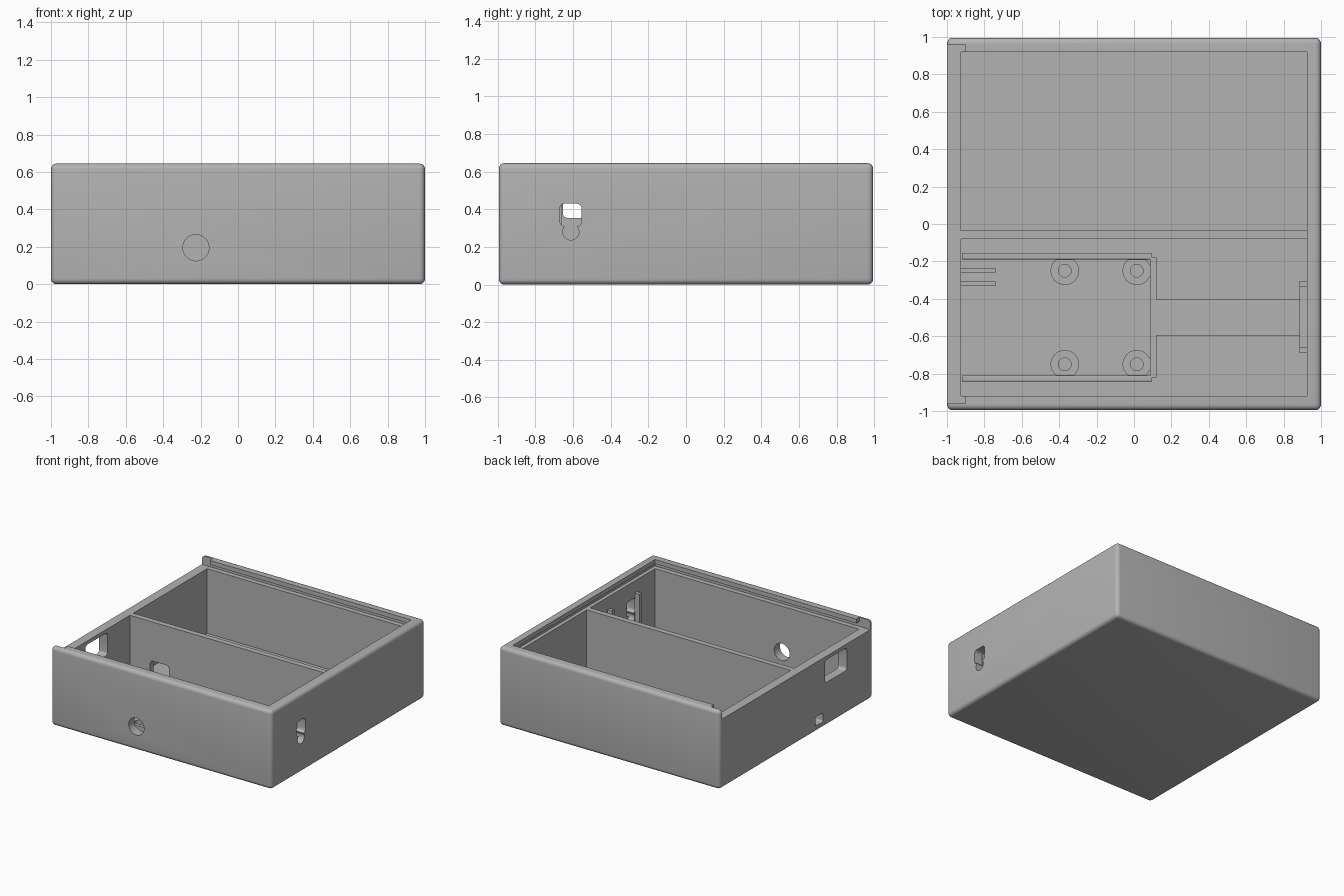
import bpy, bmesh, math
from mathutils import Matrix, Vector

cube = bpy.data.objects.get("Cube")
if cube:
    bpy.data.objects.remove(cube, do_unlink=True)

grey = bpy.data.materials.new("plain grey")
grey.use_nodes = True
grey.diffuse_color = (0.45, 0.45, 0.45, 1)
grey.node_tree.nodes["Principled BSDF"].inputs["Base Color"].default_value = grey.diffuse_color


def finish(name, bm):
    mesh = bpy.data.meshes.new(name)
    bm.to_mesh(mesh)
    bm.free()
    mesh.materials.append(grey)
    obj = bpy.data.objects.new(name, mesh)
    bpy.context.collection.objects.link(obj)
    return obj


def box(name, xs, ys, zs, radius=0, axis=None):
    """Box from ranges; radius rounds all edges, or only those along one axis."""
    bm = bmesh.new()
    lo, hi = Vector((xs[0], ys[0], zs[0])), Vector((xs[1], ys[1], zs[1]))
    bmesh.ops.create_cube(bm, size=1, matrix=Matrix.Translation((lo + hi) / 2)
                          @ Matrix.Diagonal((*(hi - lo), 1)))
    if radius:
        edges = [e for e in bm.edges if axis is None
                 or abs((e.verts[0].co - e.verts[1].co).normalized()[axis]) > 0.9]
        bmesh.ops.bevel(bm, geom=edges, offset=radius, segments=5, profile=0.5,
                        affect='EDGES', clamp_overlap=True)
    return finish(name, bm)


def rod(name, centre, radius, length, axis=2):
    turn = {0: Matrix.Rotation(math.pi / 2, 4, 'Y'),
            1: Matrix.Rotation(math.pi / 2, 4, 'X'), 2: Matrix()}[axis]
    bm = bmesh.new()
    bmesh.ops.create_cone(bm, cap_ends=True, segments=40, radius1=radius, radius2=radius,
                          depth=length, matrix=Matrix.Translation(centre) @ turn)
    return finish(name, bm)


def cut(obj, cutters):
    """Subtract the cutters from the object and delete them."""
    for c in cutters:
        c.hide_render = True
        mod = obj.modifiers.new("cut", 'BOOLEAN')
        mod.operation = 'DIFFERENCE'
        mod.solver = 'EXACT'
        mod.object = c
    bpy.context.view_layer.update()
    graph = bpy.context.evaluated_depsgraph_get()
    mesh = bpy.data.meshes.new_from_object(obj.evaluated_get(graph))
    obj.modifiers.clear()
    obj.data = mesh
    for c in cutters:
        bpy.data.objects.remove(c, do_unlink=True)


FLOOR, TOP, RAIL = 0.04, 0.645, 0.57
BASE = FLOOR - 0.01

# Outer case: rounded block, hollowed, with lid channel and openings
case = box("case", (-1, 1), (-0.995, 0.995), (0, TOP), 0.03)
cut(case, [
    box("cavity", (-0.925, 0.925), (-0.92, 0.92), (FLOOR, 1)),
    box("lid_channel", (-1.2, 0.955), (-0.96, 0.96), (RAIL, 0.61)),
    box("lid_entry", (-1.2, -0.9), (-0.96, 0.96), (RAIL, 1)),
    rod("front_hole", (-0.225, -0.95, 0.195), 0.07, 0.3, 1),
    box("plug_hole", (0.8, 1.2), (-0.67, -0.555), (0.31, 0.43), 0.025, 0),
    rod("plug_hole_round", (1, -0.612, 0.28), 0.043, 0.4, 0),
    box("side_window", (-1.2, -0.8), (-0.655, -0.37), (0.355, 0.54), 0.025, 0),
    box("switch_hole", (-1.2, -0.8), (-0.345, -0.25), (0.05, 0.125), 0.012, 0),
])

# Divider with cable opening
divider = box("divider", (-0.93, 0.93), (-0.08, -0.035), (BASE, RAIL))
cut(divider, [box("cable_opening", (-0.74, -0.57), (-0.2, 0.1), (0.1, 0.25), 0.025, 1)])

# Board tray: two side rails, end stop and switch guides
for name, ys in (("back", (-0.19, -0.155)), ("front", (-0.842, -0.81))):
    box(name + "_tray_rail", (-0.92, 0.095), ys, (BASE, 0.12), 0.006, 0)
box("tray_stop", (0.085, 0.12), (-0.82, -0.18), (BASE, 0.12))
for name, y in (("back", -0.247), ("front", -0.32)):
    box(name + "_switch_guide", (-0.93, -0.74), (y - 0.012, y + 0.012), (BASE, 0.15))

# Hollow board posts
posts = []
for x in (-0.37, 0.015):
    for y in (-0.25, -0.75):
        post = rod("board_post", (x, y, 0.065), 0.076, 0.07)
        cut(post, [rod("screw_hole", (x, y, 0.12), 0.034, 0.15)])
        posts.append(post)

# Raised strip leading to the socket bracket on the side wall
box("support_strip", (0.115, 0.89), (-0.595, -0.405), (BASE, 0.12))
box("bracket_base", (0.885, 0.93), (-0.69, -0.305), (BASE, 0.2))
for name, ys in (("back", (-0.335, -0.305)), ("front", (-0.69, -0.66))):
    box(name + "_bracket_rib", (0.885, 0.93), ys, (BASE, 0.47))

# Smooth rounded edges, keep flat faces crisp
bpy.ops.object.select_all(action='DESELECT')
for obj in [case, divider] + posts:
    obj.select_set(True)
bpy.context.view_layer.objects.active = case
bpy.ops.object.shade_smooth_by_angle(angle=math.radians(30))
